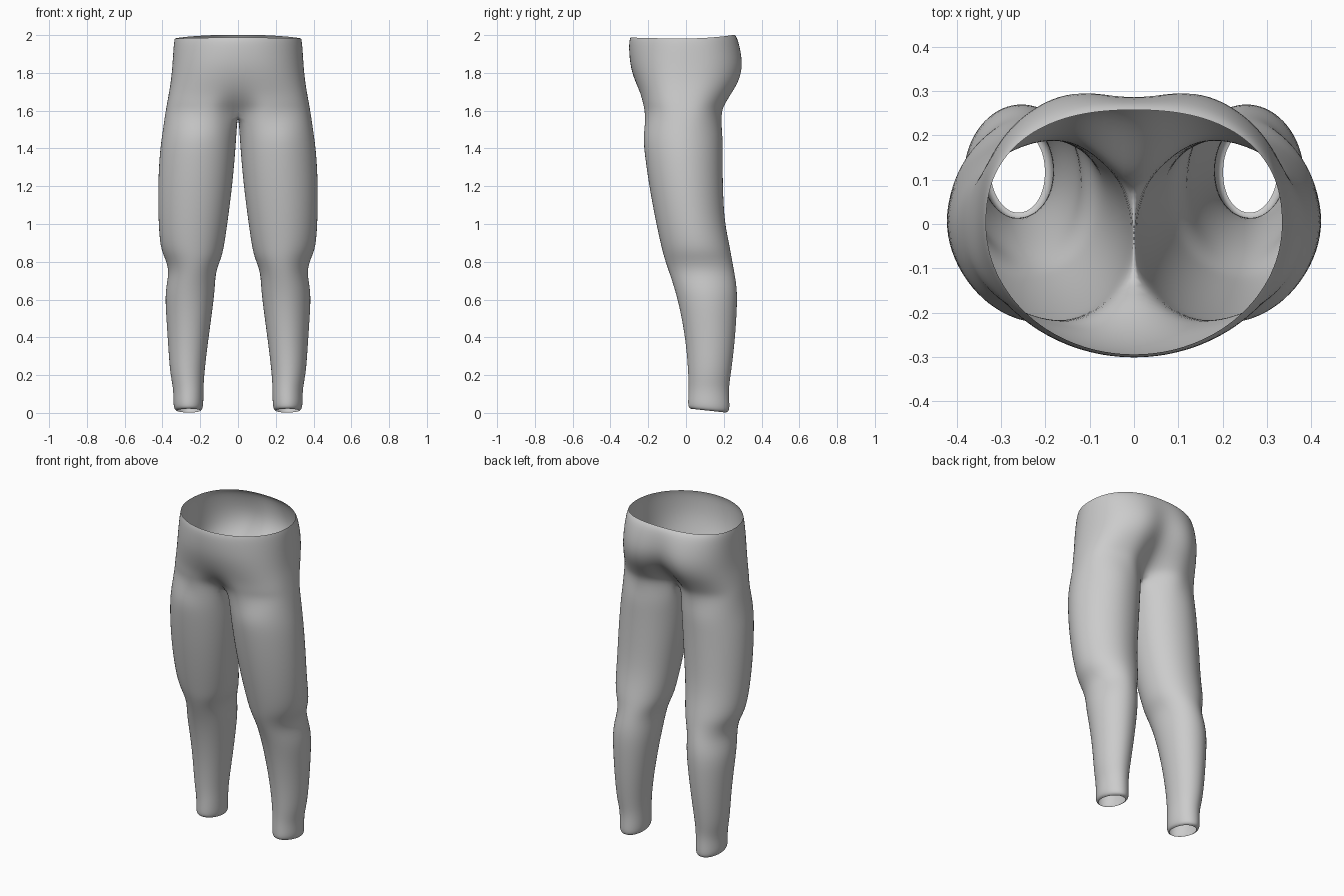
import bpy, bmesh
from math import sin, cos, radians, exp, copysign

if "Cube" in bpy.data.objects:
    bpy.data.objects.remove(bpy.data.objects["Cube"])

ARC, INNER = 17, 3          # outer arc points, inner thigh points
N = ARC + INNER

def spow(v, n):
    return copysign(abs(v) ** (2 / n), v)

# torso: z, half width, front y, back y, front roundness, front cleft, back cleft
TORSO = [
    (1.982, .336, -.296, .259, 2.0, 0, 0),
    (1.955, .342, -.305, .286, 2.0, 0, .03),
    (1.85, .348, -.300, .324, 2.15, 0, .11),
    (1.76, .356, -.274, .308, 2.35, 0, .21),
    (1.69, .368, -.250, .264, 2.5, .06, .36),
    (1.635, .378, -.240, .228, 2.55, .25, .55),
    (1.59, .386, -.234, .208, 2.45, .48, .72),
]
# leg: z, inner x, outer x, front y, back y
LEG = [
    (1.48, .006, .404, -.231, .198),
    (1.38, .012, .418, -.223, .196),
    (1.20, .028, .427, -.197, .198),
    (1.02, .052, .424, -.163, .205),
    (0.88, .072, .415, -.132, .235),
    (0.82, .088, .387, -.116, .245),
    (0.75, .118, .364, -.092, .258),
    (0.65, .121, .389, -.058, .275),
    (0.52, .138, .382, -.026, .270),
    (0.36, .160, .371, .000, .258),
    (0.21, .178, .361, .011, .239),
    (0.13, .182, .342, .013, .226),
    (0.05, .182, .344, .009, .233),
    (0.022, .188, .337, .011, .228),
    (0.016, .200, .324, .024, .210),
]

def torso_ring(z, w, front, back, nf, cf, cb):
    pts = []
    for i in range(ARC):
        a = radians(-90 + 180 * i / (ARC - 1))
        n = nf if a < 0 else 2.35
        x = w * abs(spow(cos(a), n)) if 0 < i < ARC - 1 else 0
        cleft = cf * exp(-(x / .07) ** 2) if a < 0 else cb * exp(-(x / .085) ** 2)
        y = spow(sin(a), n) * (-front if a < 0 else back) * (1 - cleft)
        rise = .02 * (y / .26) ** 2 * (1 if y > 0 else .2) if z > 1.94 else 0
        pts.append((x, y, z + rise))
    return pts

def leg_ring(z, xi, xo, front, back):
    cx, cy, rx, ry = (xi + xo) / 2, (front + back) / 2, (xo - xi) / 2, (back - front) / 2
    pts = []
    for i in range(N):
        a = radians(36 + 360 / N * i)
        n = 1.93 if cos(a) < 0 else 2.1       # outer side slightly leaner
        y = cy - ry * spow(sin(a), n)
        tilt = -.11 * (y - cy) if z < .1 else 0
        pts.append((cx - rx * spow(cos(a), n), y, z - .004 + tilt))
    return pts

bm = bmesh.new()
rings = [torso_ring(*r) for r in TORSO]
# crotch seam closes the last torso ring into the first leg ring
f, b = rings[-1][0][1], rings[-1][-1][1]
rings[-1] += [(0, b + (f - b) * k / (INNER + 1), 1.592) for k in range(1, INNER + 1)]
rings += [leg_ring(*r) for r in LEG]
rings = [[bm.verts.new(p) for p in r] for r in rings]
for hi, lo in zip(rings, rings[1:]):
    closed = len(hi) == N
    for i in range(N if closed else ARC - 1):
        j = (i + 1) % N
        bm.faces.new((hi[i], lo[i], lo[j], hi[j]))
bm.normal_update()

me = bpy.data.meshes.new("trousers")
bm.to_mesh(me)
bm.free()
trousers = bpy.data.objects.new("trousers", me)
bpy.context.collection.objects.link(trousers)
for p in me.polygons:
    p.use_smooth = True

# mirrored second leg, then smoothing
m = trousers.modifiers.new("mirror", 'MIRROR')
m.use_clip = True
m.merge_threshold = .001
s = trousers.modifiers.new("smooth", 'SUBSURF')
s.levels = s.render_levels = 2
